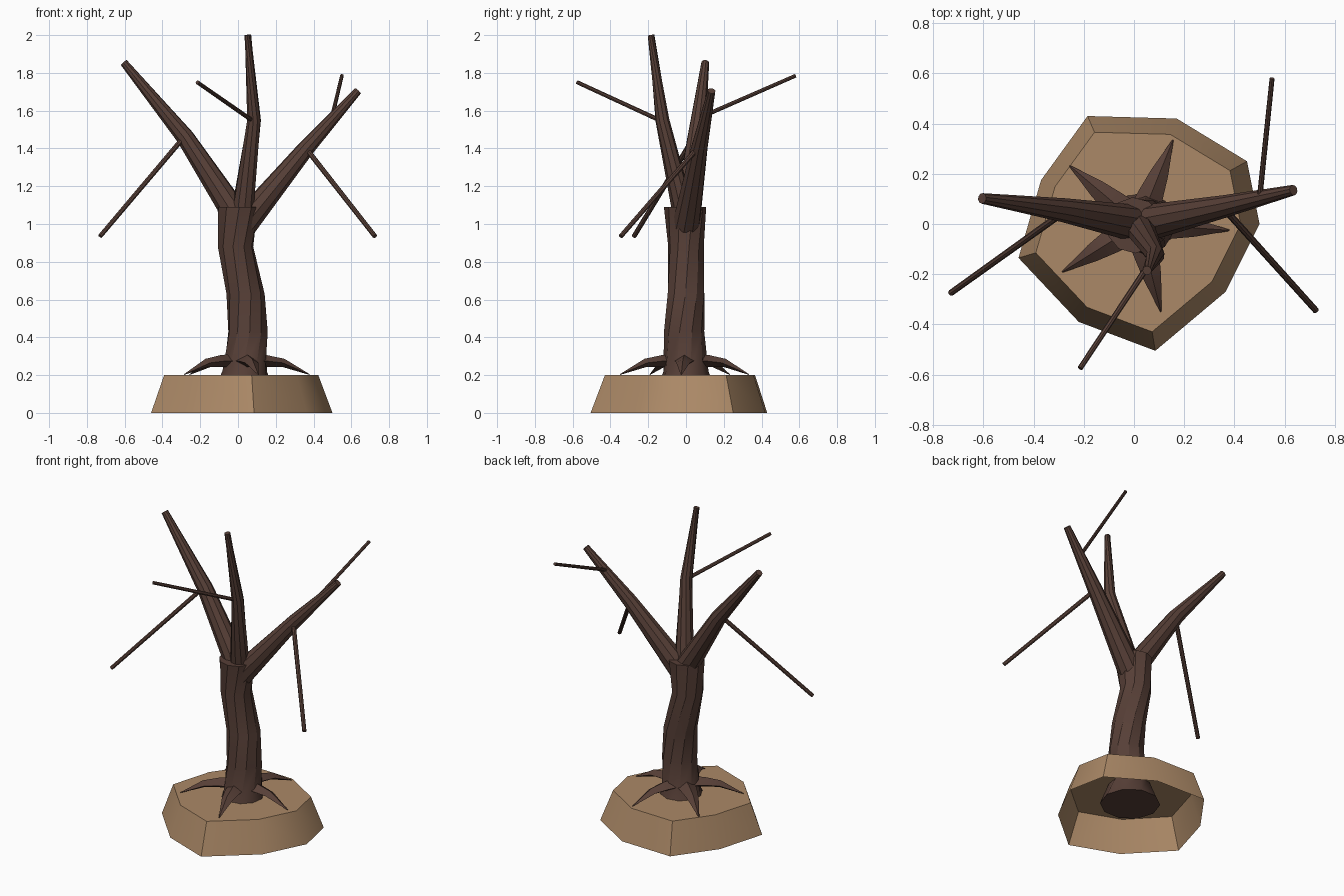
import bpy, bmesh, math
from mathutils import Vector

old = bpy.data.objects.get("Cube")
if old:
    bpy.data.objects.remove(old, do_unlink=True)


def material(name, rgb):
    m = bpy.data.materials.new(name)
    m.use_nodes = True
    m.diffuse_color = (*rgb, 1)
    m.node_tree.nodes["Principled BSDF"].inputs["Base Color"].default_value = (*rgb, 1)
    return m


bark = material("dark bark", (0.095, 0.05, 0.038))
soil = material("tan soil", (0.41, 0.25, 0.135))


def finish(name, bm, mat, angle):
    bmesh.ops.recalc_face_normals(bm, faces=bm.faces)
    mesh = bpy.data.meshes.new(name)
    bm.to_mesh(mesh)
    bm.free()
    mesh.materials.append(mat)
    ob = bpy.data.objects.new(name, mesh)
    bpy.context.collection.objects.link(ob)
    bpy.ops.object.select_all(action='DESELECT')
    ob.select_set(True)
    bpy.context.view_layer.objects.active = ob
    bpy.ops.object.shade_smooth_by_angle(angle=math.radians(angle))
    return ob


def tube(name, path, radii, sides=10, twist=0.0, level=False, flat=1.0, angle=35):
    """Capped tube along a path; level keeps its rings horizontal."""
    bm = bmesh.new()
    pts = [Vector(p) for p in path]
    rings = []
    for i, (p, r) in enumerate(zip(pts, radii)):
        d = (pts[min(i + 1, len(pts) - 1)] - pts[max(i - 1, 0)]).normalized()
        if level:
            u, v = Vector((1, 0, 0)), Vector((0, 1, 0))
        else:
            u = d.cross(Vector((0, 0, 1))).normalized()
            v = u.cross(d)
        ring = []
        for k in range(sides):
            a = math.tau * k / sides + twist * i
            ring.append(bm.verts.new(p + u * r * math.cos(a) + v * r * flat * math.sin(a)))
        rings.append(ring)
    for a, b in zip(rings, rings[1:]):
        for k in range(sides):
            n = (k + 1) % sides
            bm.faces.new((a[k], a[n], b[n], b[k]))
    bm.faces.new(rings[0])
    bm.faces.new(rings[-1])
    return finish(name, bm, bark, angle)


# Irregular mound, open underneath
outline = [(-.185, .43), (.17, .42), (.45, .25), (.50, 0), (.365, -.27),
           (.085, -.505), (-.22, -.39), (-.46, -.135), (-.37, .175)]
bm = bmesh.new()
low = [bm.verts.new((x, y, 0)) for x, y in outline]
high = [bm.verts.new((x * .85, y * .85, .2)) for x, y in outline]
for k in range(len(low)):
    n = (k + 1) % len(low)
    bm.faces.new((low[k], low[n], high[n], high[k]))
bm.faces.new(high)
finish("soil_mound", bm, soil, 40)

# Twisted trunk, flaring below the soil
tube("trunk",
     [(.03, 0, .08), (.035, 0, .22), (.053, -.01, .43), (.04, 0, .63),
      (-.013, 0, .88), (0, -.005, 1.09)],
     [.18, .12, .107, .101, .095, .112], twist=.2, level=True)

# Main branches
tube("branch_right", [(.02, 0, 1.0), (-.28, .055, 1.46), (-.605, .102, 1.855)], [.075, .048, .021])
tube("branch_left", [(.03, 0, 1.0), (.36, .07, 1.4), (.635, .135, 1.705)], [.075, .045, .021])
tube("branch_front", [(.015, 0, 1.0), (.085, -.125, 1.55), (.052, -.185, 2.0)], [.062, .037, .018])

# Twigs
twigs = {
    "twig_right": ((-.29, .04, 1.455), (-.73, -.275, .935), .014),
    "twig_left": ((.36, .06, 1.4), (.725, -.345, .935), .014),
    "twig_front": ((.08, -.13, 1.545), (-.215, -.575, 1.75), .012),
    "twig_back": ((.5, .1, 1.575), (.55, .58, 1.785), .011),
}
for name, (start, end, r) in twigs.items():
    tube(name, [start, end], [r, r * .9], sides=8)

# Arched pointed roots, evenly spaced around the trunk
for i in range(5):
    a = math.radians(-4 + 72 * i)
    c, s = math.cos(a), math.sin(a)
    arch = [(.05, .275, .06), (.13, .275, .05), (.22, .265, .036), (.36, .203, .003)]
    tube("root_%d" % (i + 1), [(.02 + c * d, s * d, z) for d, z, _ in arch],
         [r for _, _, r in arch], sides=4, flat=.62, angle=20)
